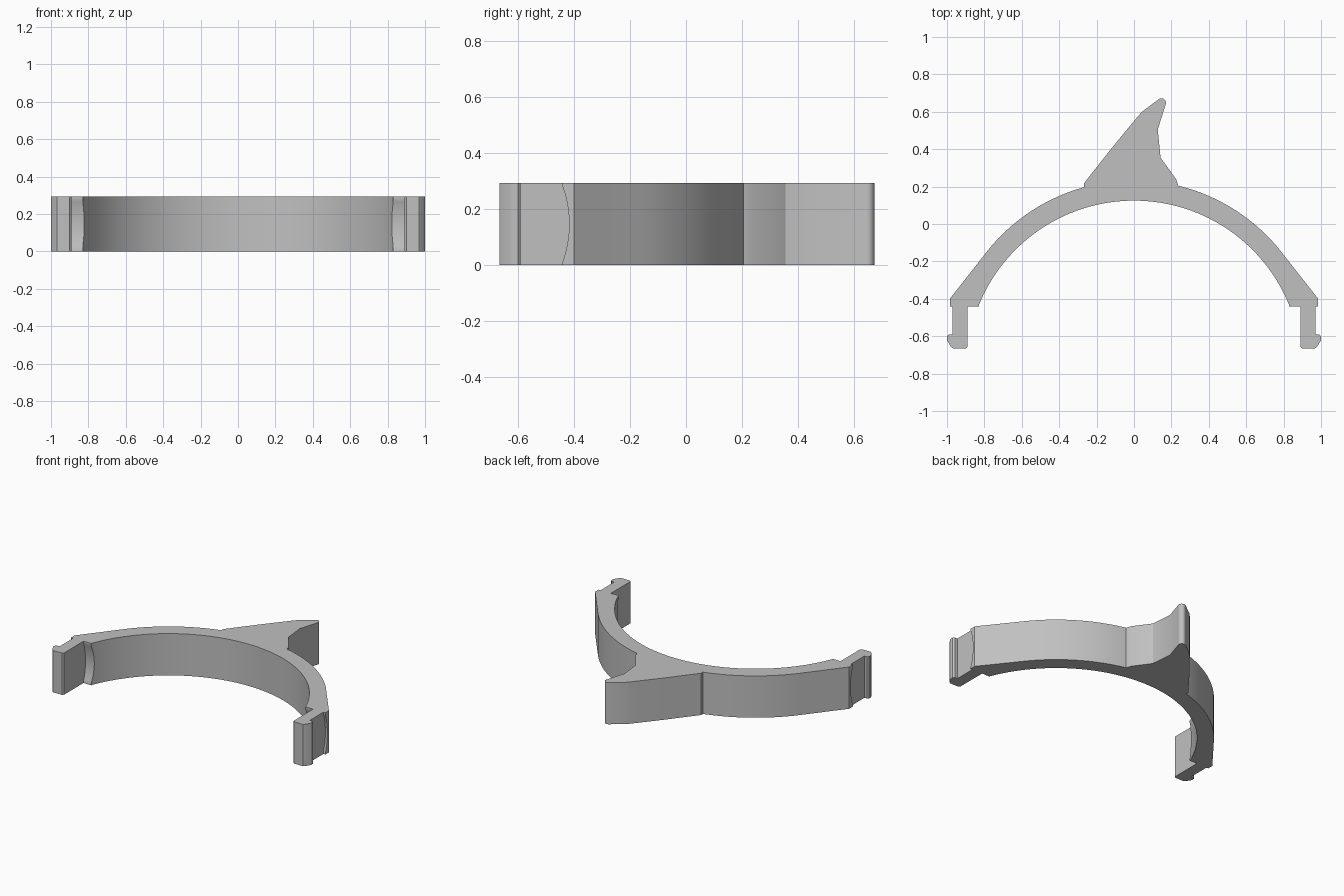
import bpy, bmesh
from math import sin, cos, asin, pi, radians

old = bpy.data.objects.get("Cube")
if old:
    bpy.data.objects.remove(old, do_unlink=True)

HEIGHT = 0.293
CENTRE_Y = -0.77      # shared centre of the band's arcs
INNER_R, OUTER_R = 0.895, 1.003

grey = bpy.data.materials.new("plain_grey")
grey.use_nodes = True
grey.diffuse_color = (0.53, 0.53, 0.53, 1)
grey.node_tree.nodes["Principled BSDF"].inputs["Base Color"].default_value = grey.diffuse_color


def arc(radius, start, end, steps, cx=0, cy=CENTRE_Y):
    """Points on an arc, with angles measured from +y towards +x."""
    angles = [start + (end - start) * i / steps for i in range(steps + 1)]
    return [(cx + radius * sin(a), cy + radius * cos(a)) for a in angles]


def mirrored(points):
    return [(-x, y) for x, y in reversed(points)]


def extrude_profile(name, points):
    bm = bmesh.new()
    face = bm.faces.new([bm.verts.new((x, y, 0)) for x, y in points])
    top = bmesh.ops.extrude_face_region(bm, geom=[face])["geom"]
    bmesh.ops.translate(bm, vec=(0, 0, HEIGHT),
                        verts=[v for v in top if isinstance(v, bmesh.types.BMVert)])
    bmesh.ops.recalc_face_normals(bm, faces=bm.faces)
    mesh = bpy.data.meshes.new(name)
    bm.to_mesh(mesh)
    bm.free()
    mesh.materials.append(grey)
    obj = bpy.data.objects.new(name, mesh)
    bpy.context.collection.objects.link(obj)
    return obj


def select(obj):
    bpy.ops.object.select_all(action='DESELECT')
    obj.select_set(True)
    bpy.context.view_layer.objects.active = obj


# Curved band with flared shoulders
inner_end = asin(0.83 / INNER_R)
outer_end = asin(0.80 / OUTER_R)
shoulder = [(0.985, -0.40), (0.985, -0.44), (0.83, -0.44)]
band = extrude_profile("curved_band",
                       arc(OUTER_R, -outer_end, outer_end, 64) + shoulder
                       + arc(INNER_R, inner_end, -inner_end, 72)
                       + mirrored(shoulder))

# Bowed undersides of the shoulders
bpy.ops.mesh.primitive_cylinder_add(vertices=128, radius=0.4, depth=2.4,
                                    location=(0, -0.817, HEIGHT / 2),
                                    rotation=(0, pi / 2, 0))
cutter = bpy.context.object
cutter.name = "shoulder_cutter"
cutter.hide_render = True
cutter.data.materials.append(grey)
cut = band.modifiers.new("bow", 'BOOLEAN')
cut.object = cutter
cut.solver = 'EXACT'
select(band)
bpy.ops.object.modifier_apply(modifier="bow")
bpy.data.objects.remove(cutter, do_unlink=True)

# Swept fin with a rounded tip
fin = extrude_profile("swept_fin",
                      [(-0.2, 0.16), (-0.268, 0.19), (-0.268, 0.217), (-0.25, 0.24),
                       (-0.12, 0.405), (0.02, 0.575), (0.045, 0.602)]
                      + arc(0.024, radians(-35), radians(105), 8, 0.147, 0.648)
                      + [(0.127, 0.505), (0.142, 0.355), (0.225, 0.24),
                         (0.238, 0.2), (0.2, 0.16)])

# Snap clips with outward hooks
clip = [(0.97, -0.40), (0.97, -0.59), (0.99, -0.59), (1.0, -0.6), (1.0, -0.622),
        (0.978, -0.657), (0.968, -0.665), (0.9, -0.665), (0.89, -0.655), (0.89, -0.40)]
parts = [band, fin,
         extrude_profile("left_clip", clip),
         extrude_profile("right_clip", mirrored(clip))]

for part in parts:
    select(part)
    bpy.ops.object.shade_smooth_by_angle(angle=radians(25))
